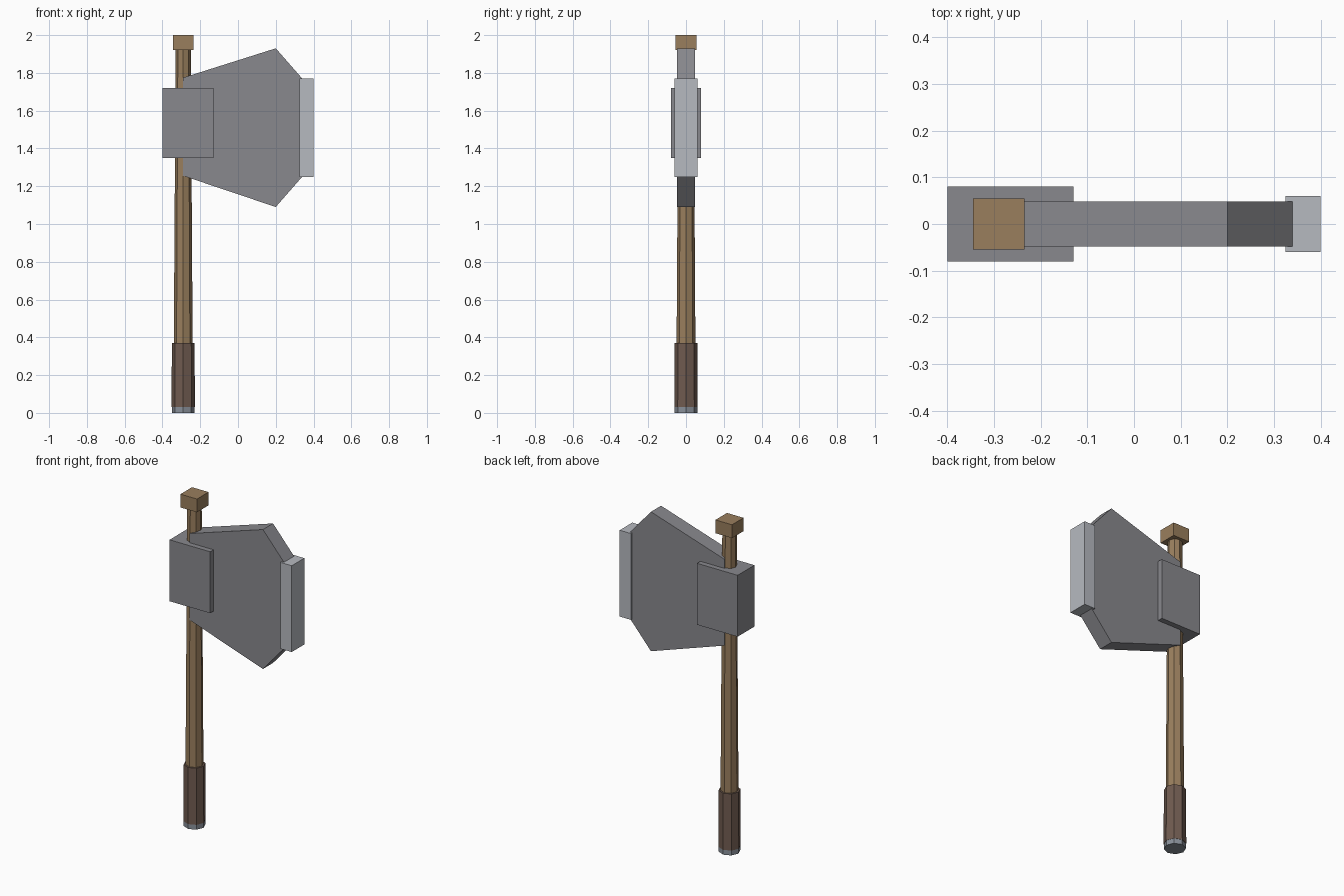
import bpy
import bmesh
from mathutils import Matrix, Vector

if "Cube" in bpy.data.objects:
    bpy.data.objects.remove(bpy.data.objects["Cube"], do_unlink=True)


def material(name, color):
    mat = bpy.data.materials.new(name)
    mat.use_nodes = True
    mat.diffuse_color = (*color, 1)
    mat.node_tree.nodes["Principled BSDF"].inputs["Base Color"].default_value = (*color, 1)
    return mat


WOOD = material("wood", (0.32, 0.21, 0.11))
LEATHER = material("dark leather", (0.16, 0.105, 0.08))
IRON = material("dark iron", (0.25, 0.25, 0.27))
STEEL = material("bright steel", (0.47, 0.49, 0.53))
POMMEL = material("blue grey metal", (0.25, 0.28, 0.32))

HANDLE_X = -0.29


def finish(bm, name, mat):
    bmesh.ops.recalc_face_normals(bm, faces=bm.faces)
    mesh = bpy.data.meshes.new(name)
    bm.to_mesh(mesh)
    bm.free()
    mesh.materials.append(mat)
    obj = bpy.data.objects.new(name, mesh)
    bpy.context.collection.objects.link(obj)


def box(name, x, y, z, mat):
    """Box from its x, y and z ranges."""
    bm = bmesh.new()
    size = Vector((x[1] - x[0], y[1] - y[0], z[1] - z[0]))
    mid = Vector((sum(x), sum(y), sum(z))) / 2
    bmesh.ops.create_cube(bm, size=1, matrix=Matrix.Translation(mid) @ Matrix.Diagonal(size).to_4x4())
    finish(bm, name, mat)


def rod(name, z, r_low, r_high, mat, sides=8):
    """Faceted, tapered rod on the handle axis."""
    bm = bmesh.new()
    place = Matrix.Translation((HANDLE_X, 0, sum(z) / 2))
    bmesh.ops.create_cone(bm, cap_ends=True, segments=sides, radius1=r_low,
                          radius2=r_high, depth=z[1] - z[0], matrix=place)
    finish(bm, name, mat)


def plate(name, outline, half_depth, mat):
    """Outline in x and z, extruded along y."""
    bm = bmesh.new()
    face = bm.faces.new([bm.verts.new((x, -half_depth, z)) for x, z in outline])
    made = bmesh.ops.extrude_face_region(bm, geom=[face])["geom"]
    verts = [g for g in made if isinstance(g, bmesh.types.BMVert)]
    bmesh.ops.translate(bm, verts=verts, vec=(0, 2 * half_depth, 0))
    finish(bm, name, mat)


# Handle
rod("shaft", (0.03, 1.93), 0.052, 0.04, WOOD)
rod("grip", (0.03, 0.37), 0.062, 0.06, LEATHER)
rod("pommel", (0, 0.03), 0.06, 0.06, POMMEL)
box("top_cap", (-0.345, -0.235), (-0.055, 0.055), (1.92, 2), WOOD)

# Head
box("head_collar", (-0.4, -0.13), (-0.08, 0.08), (1.35, 1.72), IRON)
plate("blade", [(-0.29, 1.255), (0.2, 1.09), (0.34, 1.25),
                (0.34, 1.77), (0.2, 1.93), (-0.29, 1.775)], 0.048, IRON)
box("cutting_edge", (0.325, 0.4), (-0.06, 0.06), (1.25, 1.77), STEEL)
